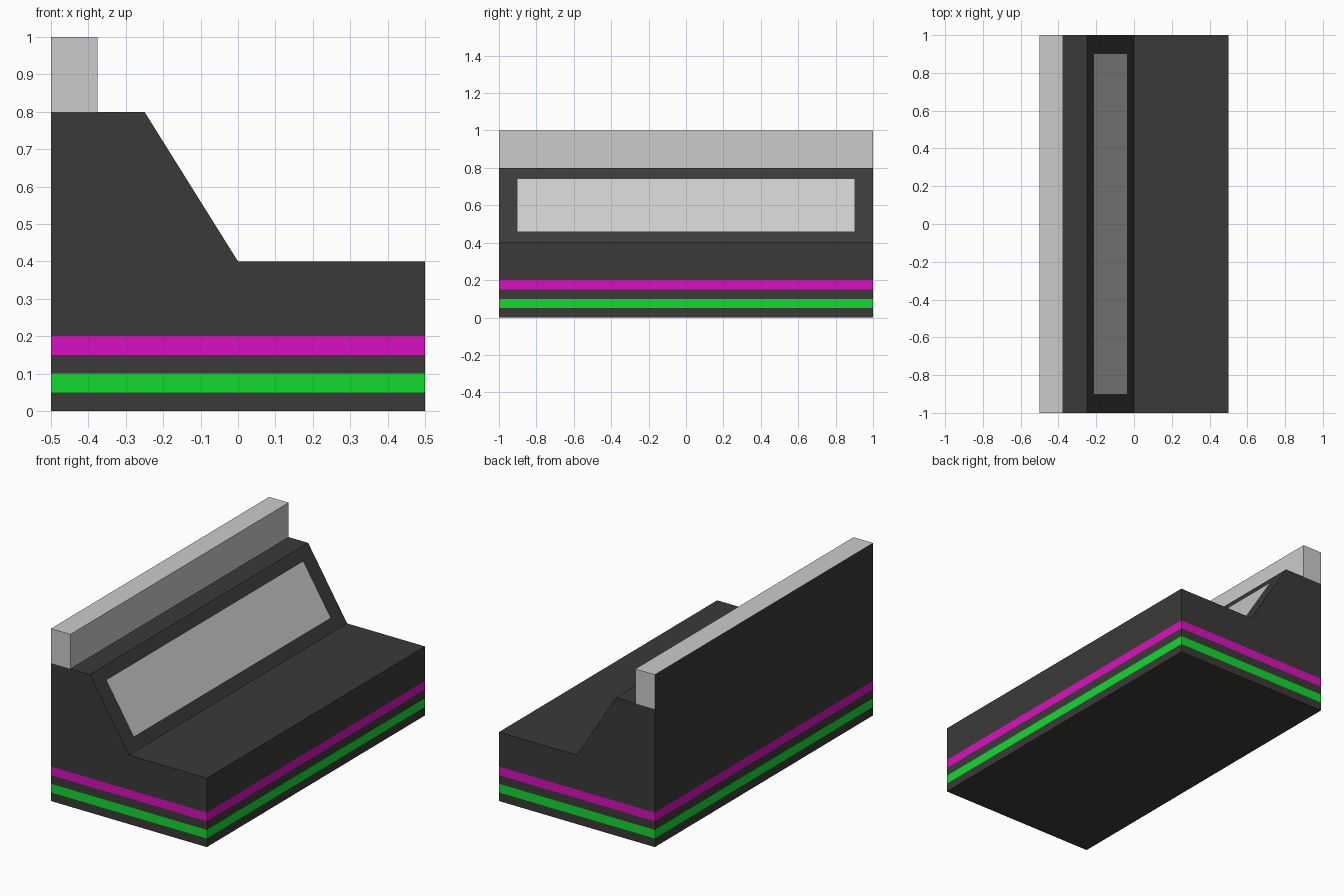
import bpy
import bmesh

if "Cube" in bpy.data.objects:
    bpy.data.objects.remove(bpy.data.objects["Cube"])


def material(name, rgb):
    mat = bpy.data.materials.new(name)
    mat.diffuse_color = (*rgb, 1.0)
    mat.use_nodes = True
    mat.node_tree.nodes["Principled BSDF"].inputs["Base Color"].default_value = mat.diffuse_color
    return mat


dark = material("dark_casing", (0.043, 0.042, 0.039))
green = material("green_band", (0.006, 0.70, 0.03))
magenta = material("magenta_band", (0.70, 0.005, 0.53))
grey = material("light_grey", (0.64, 0.64, 0.64))


def prism(profile, half_length):
    """Extrude an x-z profile along y, centred on y = 0."""
    bm = bmesh.new()
    verts = [bm.verts.new((x, -half_length, z)) for x, z in profile]
    face = bm.faces.new(verts)
    ext = bmesh.ops.extrude_face_region(bm, geom=[face])
    moved = [g for g in ext["geom"] if isinstance(g, bmesh.types.BMVert)]
    bmesh.ops.translate(bm, verts=moved, vec=(0, 2 * half_length, 0))
    bmesh.ops.recalc_face_normals(bm, faces=bm.faces)
    return bm


def finish(bm, name, mats):
    mesh = bpy.data.meshes.new(name)
    bm.normal_update()
    bm.to_mesh(mesh)
    bm.free()
    for mat in mats:
        mesh.materials.append(mat)
    obj = bpy.data.objects.new(name, mesh)
    bpy.context.collection.objects.link(obj)
    return obj


def cut(bm, faces, co, no):
    geom = list({g for f in faces for g in (*f.verts, *f.edges, f)})
    bmesh.ops.bisect_plane(bm, geom=geom, plane_co=co, plane_no=no)


def slope_faces(bm):
    bm.normal_update()
    return [f for f in bm.faces if f.normal.x > 0.1 and f.normal.z > 0.1]


# Console body: low desk, sloped face and upper shelf
body = prism([(-0.5, 0), (0.5, 0), (0.5, 0.4), (0, 0.4), (-0.25, 0.8), (-0.5, 0.8)], 1.0)

# Two coloured bands running round all four sides
for z in (0.05, 0.10, 0.15, 0.20):
    cut(body, body.faces, (0, 0, z), (0, 0, 1))
for f in body.faces:
    z = f.calc_center_median().z
    if abs(f.normal.z) < 0.1:
        f.material_index = 1 if 0.05 < z < 0.10 else 2 if 0.15 < z < 0.20 else 0

# Flush light panel in the sloped face
for z in (0.46, 0.74):
    cut(body, slope_faces(body), (0, 0, z), (0, 0, 1))
for y in (-0.9, 0.9):
    cut(body, slope_faces(body), (0, y, 0), (0, 1, 0))
for f in slope_faces(body):
    c = f.calc_center_median()
    if abs(c.y) < 0.9 and 0.46 < c.z < 0.74:
        f.material_index = 3
finish(body, "console_body", [dark, green, magenta, grey])

# Grey bar along the rear top edge, with a dark back
bar = prism([(-0.5, 0.8), (-0.375, 0.8), (-0.375, 1.0), (-0.5, 1.0)], 1.0)
bar.normal_update()
for f in bar.faces:
    f.material_index = 1 if f.normal.x < -0.5 else 0
bmesh.ops.delete(bar, geom=[f for f in bar.faces if f.normal.z < -0.5], context="FACES_ONLY")
finish(bar, "top_bar", [grey, dark])
